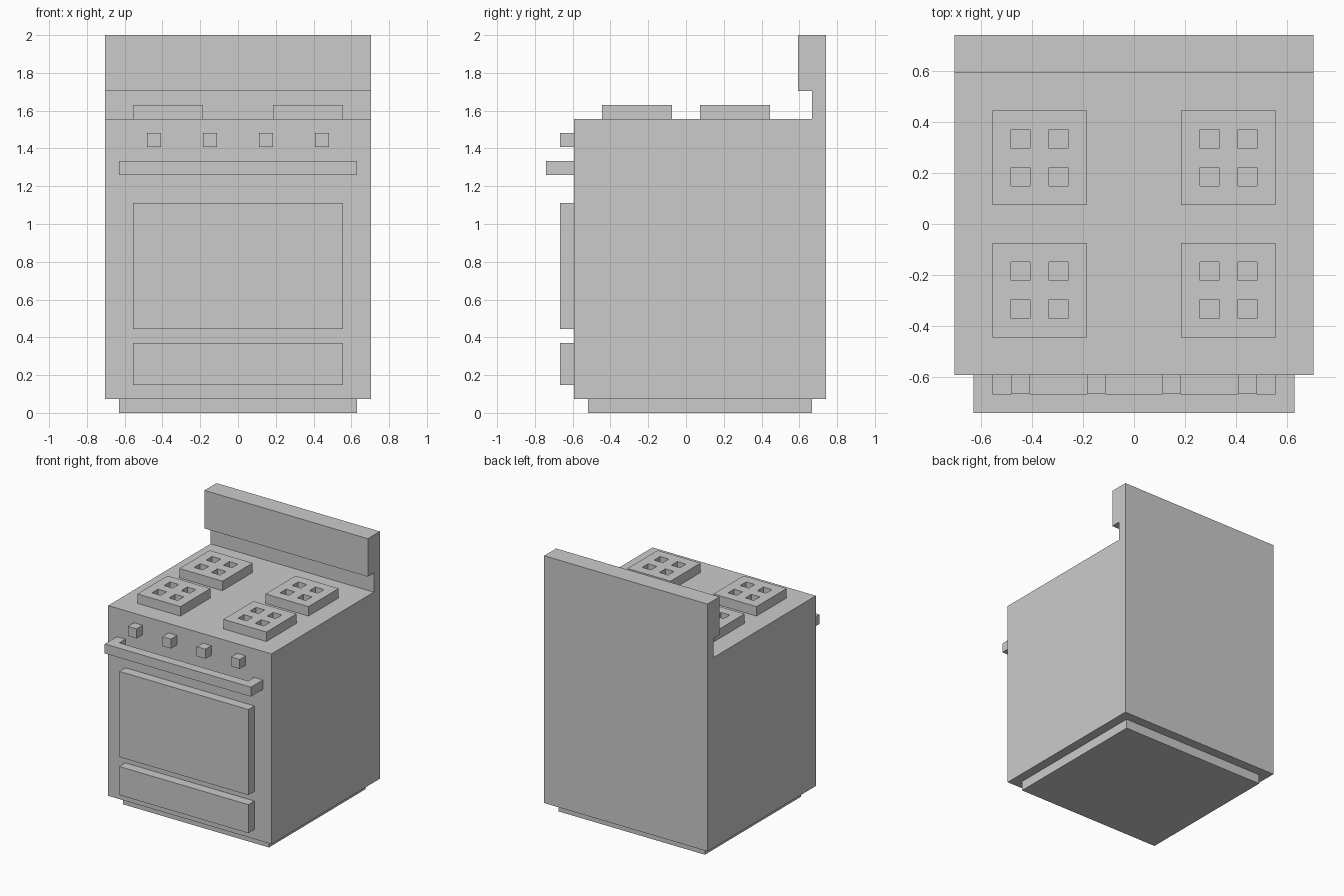
import bpy, bmesh
from mathutils import Vector

if "Cube" in bpy.data.objects:
    bpy.data.objects.remove(bpy.data.objects["Cube"])

U = 2 / 27  # module: every size is a whole number of these


def finish(name, bm):
    bmesh.ops.recalc_face_normals(bm, faces=bm.faces)
    mesh = bpy.data.meshes.new(name)
    bm.to_mesh(mesh)
    bm.free()
    ob = bpy.data.objects.new(name, mesh)
    bpy.context.collection.objects.link(ob)
    return ob


def prism(name, points, vec):
    """Extrude a flat polygon along a vector (all in modules)."""
    bm = bmesh.new()
    face = bm.faces.new([bm.verts.new(Vector(p) * U) for p in points])
    ext = bmesh.ops.extrude_face_region(bm, geom=[face], use_keep_orig=True)
    moved = [g for g in ext["geom"] if isinstance(g, bmesh.types.BMVert)]
    bmesh.ops.translate(bm, verts=moved, vec=Vector(vec) * U)
    return finish(name, bm)


def box(name, x0, x1, y0, y1, z0, z1):
    pts = [(x0, y0, z0), (x1, y0, z0), (x1, y1, z0), (x0, y1, z0)]
    return prism(name, pts, (0, 0, z1 - z0))


# Body with the overhanging backsplash, as one side profile
side = [(-8, 1), (10, 1), (10, 27), (8, 27), (8, 23), (9, 23), (9, 21), (-8, 21)]
prism("stove_body", [(-9.5, y, z) for y, z in side], (19, 0, 0))

# Recessed plinth
box("plinth", -8.5, 8.5, -7, 9, 0, 1)

# Oven door and drawer
box("oven_door", -7.5, 7.5, -9, -8, 6, 15)
box("drawer", -7.5, 7.5, -9, -8, 2, 5)

# U-shaped door handle
u_shape = [(-8.5, -8), (-8.5, -10), (8.5, -10), (8.5, -8),
           (7.5, -8), (7.5, -9), (-7.5, -9), (-7.5, -8)]
prism("door_handle", [(x, y, 17) for x, y in u_shape], (0, 0, 1))

# Control knobs
for i, x in enumerate((-6, -2, 2, 6)):
    box(f"knob_{i + 1}", x - 0.5, x + 0.5, -9, -8, 19, 20)

# Burner grates: 5 x 5 grid with four square holes, thickened upward
for sx, xname in ((-1, "left"), (1, "right")):
    for sy, yname in ((-1, "front"), (1, "back")):
        bm = bmesh.new()
        bmesh.ops.create_grid(bm, x_segments=5, y_segments=5, size=2.5 * U)
        holes = [f for f in bm.faces
                 if all(abs(abs(c) - U) < 0.01 for c in f.calc_center_median().xy)]
        bmesh.ops.delete(bm, geom=holes, context="FACES")
        ext = bmesh.ops.extrude_face_region(bm, geom=bm.faces[:], use_keep_orig=True)
        top = [g for g in ext["geom"] if isinstance(g, bmesh.types.BMVert)]
        bmesh.ops.translate(bm, verts=top, vec=(0, 0, U))
        grate = finish(f"burner_grate_{yname}_{xname}", bm)
        grate.location = (sx * 5 * U, sy * 3.5 * U, 21 * U)
